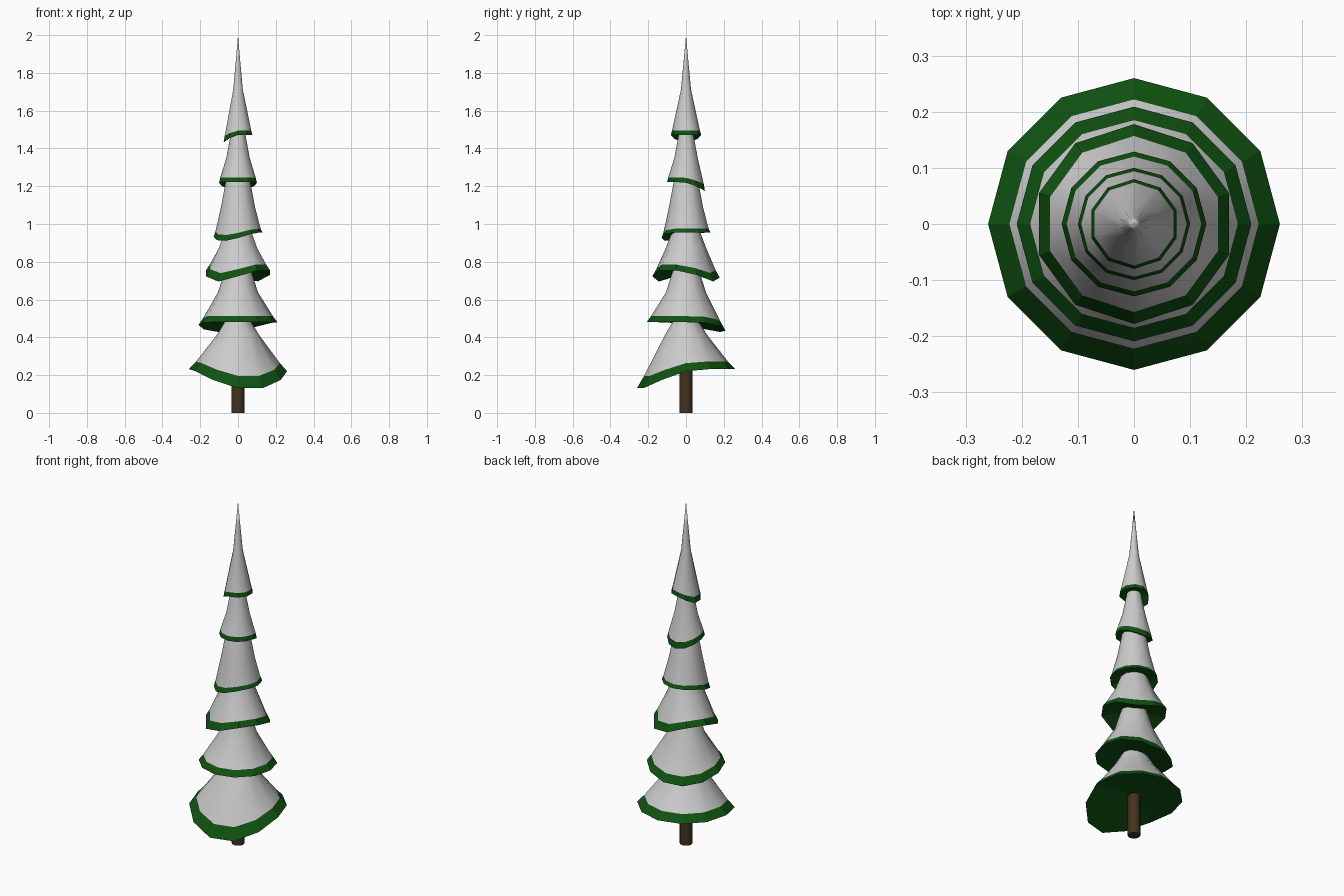
import bpy, bmesh, math

if "Cube" in bpy.data.objects:
    bpy.data.objects.remove(bpy.data.objects["Cube"])


def material(name, rgb):
    m = bpy.data.materials.new(name)
    m.diffuse_color = (*rgb, 1)
    m.use_nodes = True
    m.node_tree.nodes["Principled BSDF"].inputs["Base Color"].default_value = m.diffuse_color
    return m


SNOW = material("snow", (0.8, 0.8, 0.8))
GREEN = material("needles", (0.005, 0.085, 0.006))
BARK = material("bark", (0.06, 0.032, 0.012))


def droop(angle, dips):
    """Sum of smooth sags: each dip is (direction, depth, half width) in degrees."""
    total = 0
    for where, depth, width in dips:
        d = abs((angle - where + 180) % 360 - 180)
        if d < width:
            total += depth * 0.5 * (1 + math.cos(math.pi * d / width))
    return total


def tier(name, sides, profile, apex, dips):
    """Rings run rim -> snow edge -> waist -> neck; rim and snow edge sag."""
    bm = bmesh.new()
    sag = (1, 0.75, 0, 0)
    rings = []
    for (r, z), s in zip(profile, sag):
        ring = []
        for i in range(sides):
            a = 90 + 360 * i / sides
            t = math.radians(a)
            ring.append(bm.verts.new((r * math.cos(t), r * math.sin(t),
                                      z - s * droop(a, dips))))
        rings.append(ring)
    top = bm.verts.new((0, 0, apex))
    under = bm.verts.new((0, 0, profile[0][1] + 0.01))
    for i in range(sides):
        j = (i + 1) % sides
        for k in range(len(rings) - 1):
            f = bm.faces.new((rings[k][i], rings[k][j], rings[k + 1][j], rings[k + 1][i]))
            f.material_index = 1 if k == 0 else 0
            f.smooth = k > 0
        f = bm.faces.new((rings[-1][i], rings[-1][j], top))
        f.smooth = True
        f = bm.faces.new((rings[0][j], rings[0][i], under))
        f.material_index = 1
    # crisp line between snow and needles
    for i in range(sides):
        bm.edges.get((rings[1][i], rings[1][(i + 1) % sides])).smooth = False
    me = bpy.data.meshes.new(name)
    bm.to_mesh(me)
    bm.free()
    me.materials.append(SNOW)
    me.materials.append(GREEN)
    ob = bpy.data.objects.new(name, me)
    bpy.context.collection.objects.link(ob)


# Trunk
bpy.ops.mesh.primitive_cylinder_add(vertices=12, radius=0.034, depth=0.5, location=(0, 0, 0.25))
trunk = bpy.context.object
trunk.name = "trunk"
trunk.data.materials.append(BARK)
bpy.ops.object.shade_smooth_by_angle(angle=math.radians(40))

# Branch tiers, bottom to top
tier("branch_tier_1", 12, [(0.26, 0.232), (0.222, 0.272), (0.11, 0.415), (0.06, 0.50)], 0.70,
     [(285, 0.108, 95)])
tier("branch_tier_2", 12, [(0.209, 0.48), (0.185, 0.512), (0.105, 0.64), (0.068, 0.76)], 0.95,
     [(115, 0.052, 100)])
tier("branch_tier_3", 10, [(0.178, 0.755), (0.157, 0.785), (0.108, 0.87), (0.07, 0.97)], 1.18,
     [(234, 0.06, 75), (60, 0.06, 75)])
tier("branch_tier_4", 12, [(0.129, 0.955), (0.12, 0.975), (0.09, 1.09), (0.062, 1.24)], 1.42,
     [(230, 0.045, 100)])
tier("branch_tier_5", 12, [(0.1, 1.222), (0.094, 1.247), (0.062, 1.35), (0.034, 1.5)], 1.68,
     [(90, 0.047, 110)])
tier("branch_tier_6", 10, [(0.08, 1.472), (0.074, 1.495), (0.027, 1.71), (0.013, 1.855)], 2.0,
     [(180, 0.042, 100)])
